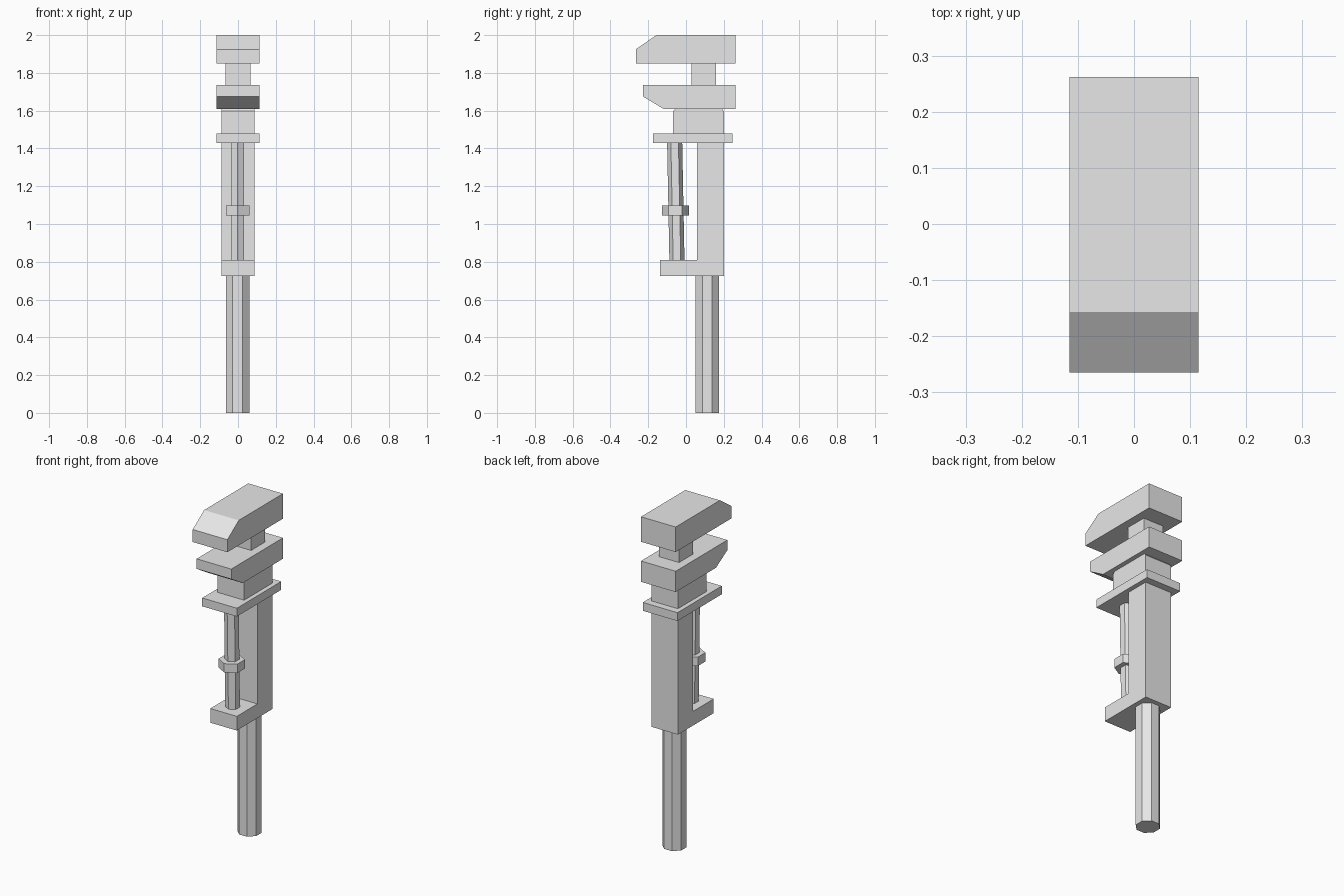
import bpy
import bmesh
from math import pi
from mathutils import Matrix, Vector

cube = bpy.data.objects.get("Cube")
if cube:
    bpy.data.objects.remove(cube, do_unlink=True)

# Plain steel for every part
steel = bpy.data.materials.new("light_grey_steel")
steel.use_nodes = True
GREY = (0.8, 0.8, 0.8, 1.0)
steel.diffuse_color = GREY
steel.node_tree.nodes["Principled BSDF"].inputs["Base Color"].default_value = GREY


def finish(name, bm):
    bmesh.ops.recalc_face_normals(bm, faces=bm.faces)
    mesh = bpy.data.meshes.new(name)
    bm.to_mesh(mesh)
    bm.free()
    mesh.materials.append(steel)
    obj = bpy.data.objects.new(name, mesh)
    bpy.context.collection.objects.link(obj)
    return obj


def slab(name, half_width, profile):
    """Extrude a side profile of (y, z) points across x."""
    bm = bmesh.new()
    face = bm.faces.new([bm.verts.new((-half_width, y, z)) for y, z in profile])
    side = bmesh.ops.extrude_face_region(bm, geom=[face])
    verts = [g for g in side["geom"] if isinstance(g, bmesh.types.BMVert)]
    bmesh.ops.translate(bm, verts=verts, vec=(2 * half_width, 0, 0))
    return finish(name, bm)


def box(name, half_width, y0, y1, z0, z1):
    return slab(name, half_width, [(y0, z0), (y1, z0), (y1, z1), (y0, z1)])


def prism(name, sides, radius, bottom, top, turn):
    """Regular prism whose axis leans from bottom to top, with level ends."""
    bm = bmesh.new()
    bottom, top = Vector(bottom), Vector(top)
    height = top.z - bottom.z
    bmesh.ops.create_cone(bm, cap_ends=True, segments=sides, radius1=radius,
                          radius2=radius, depth=height,
                          matrix=Matrix.Rotation(turn, 4, "Z"))
    for v in bm.verts:
        v.co += bottom.lerp(top, v.co.z / height + 0.5) * Vector((1, 1, 0)).x \
            - Vector((0, 0, v.co.z))
    return finish(name, bm)


# Jaws and the neck between them
slab("upper_jaw", 0.115, [(-0.265, 1.85), (0.262, 1.85), (0.262, 2.0),
                          (-0.157, 2.0), (-0.265, 1.925)])
box("jaw_neck", 0.066, 0.03, 0.16, 1.735, 1.85)
slab("lower_jaw", 0.115, [(-0.12, 1.61), (0.262, 1.61), (0.262, 1.735),
                          (-0.228, 1.735), (-0.228, 1.675)])

# Head block with clipped top edges, on its collar plate
slab("head_block", 0.088, [(-0.068, 1.48), (0.202, 1.48), (0.202, 1.597),
                           (0.19, 1.61), (-0.056, 1.61), (-0.068, 1.597)])
box("collar_plate", 0.115, -0.175, 0.245, 1.43, 1.48)

# L-shaped frame
slab("frame", 0.088, [(-0.137, 0.725), (0.202, 0.725), (0.202, 1.43),
                      (0.058, 1.43), (0.058, 0.81), (-0.137, 0.81)])

# Leaning hexagonal screw, adjusting nut and octagonal handle
prism("screw", 6, 0.04, (-0.002, -0.048, 0.81), (-0.002, -0.06, 1.43), 0)
prism("adjusting_nut", 6, 0.0715, (-0.002, -0.056, 1.045), (-0.002, -0.056, 1.098), 0)
prism("handle", 8, 0.0675, (-0.002, 0.112, 0), (-0.002, 0.112, 0.725), pi / 8)
